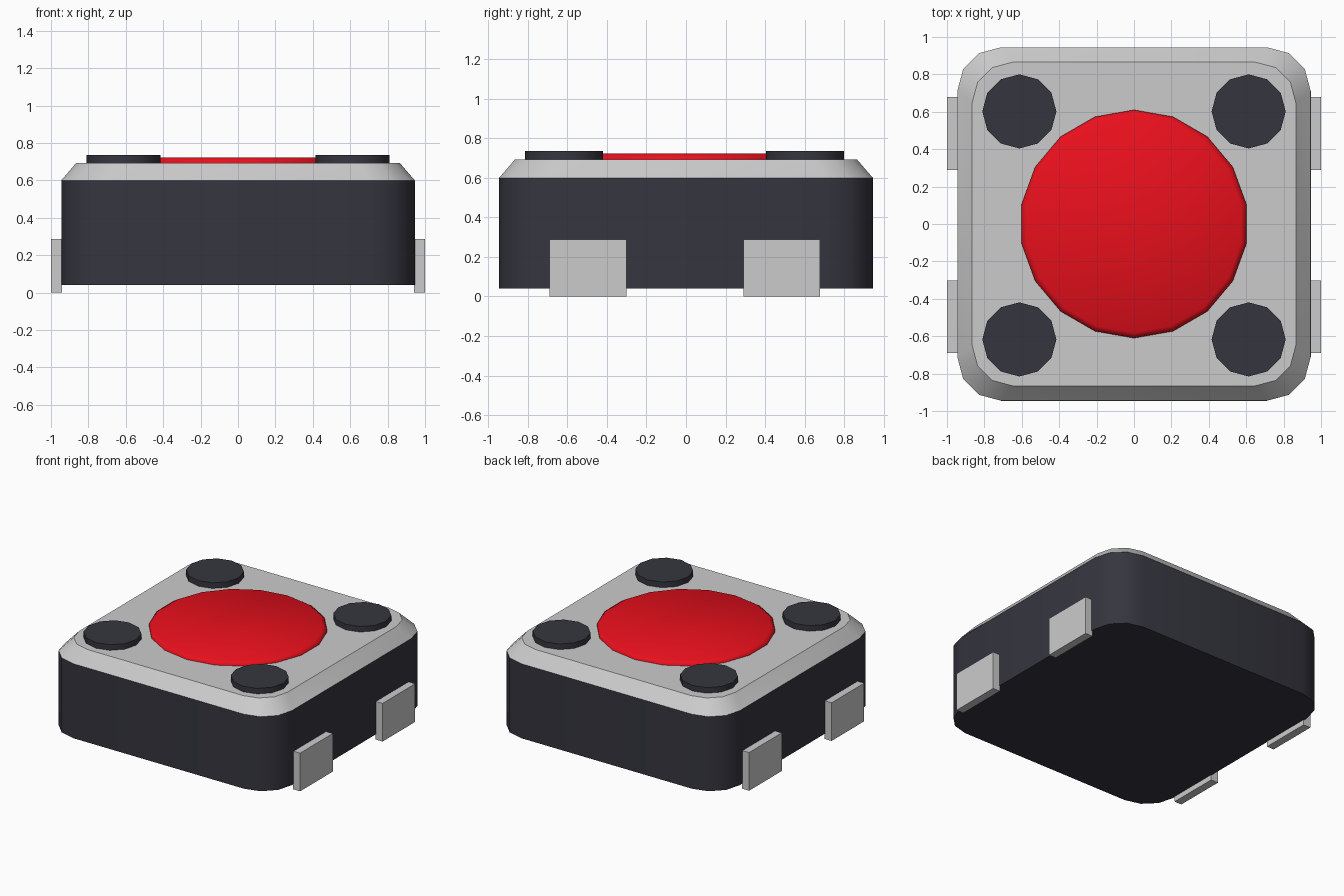
import bpy, bmesh
from math import cos, sin, radians, pi

if "Cube" in bpy.data.objects:
    bpy.data.objects.remove(bpy.data.objects["Cube"])


def material(name, rgb):
    m = bpy.data.materials.new(name)
    m.diffuse_color = (*rgb, 1)
    m.use_nodes = True
    m.node_tree.nodes["Principled BSDF"].inputs["Base Color"].default_value = m.diffuse_color
    return m


dark = material("dark_plastic", (0.036, 0.036, 0.05))
red = material("red_plastic", (0.82, 0.005, 0.012))


def rounded_square(half, radius, segments=3):
    c = half - radius
    points = []
    for k, (sx, sy) in enumerate([(1, 1), (-1, 1), (-1, -1), (1, -1)]):
        for i in range(segments + 1):
            a = radians(90 * k + 90 * i / segments)
            points.append((sx * c + radius * cos(a), sy * c + radius * sin(a)))
    return points


def polygon(radius, sides, cx=0, cy=0):
    # first corner points along +y
    return [(cx + radius * cos(pi / 2 + 2 * pi * i / sides),
             cy + radius * sin(pi / 2 + 2 * pi * i / sides)) for i in range(sides)]


def loft(name, sections, mat=None, angle=35):
    """Closed solid through a stack of (outline, z) sections."""
    bm = bmesh.new()
    rings = [[bm.verts.new((x, y, z)) for x, y in pts] for pts, z in sections]
    for lower, upper in zip(rings, rings[1:]):
        n = len(lower)
        for i in range(n):
            j = (i + 1) % n
            bm.faces.new((lower[i], lower[j], upper[j], upper[i]))
    bm.faces.new(rings[0][::-1])
    bm.faces.new(rings[-1])
    mesh = bpy.data.meshes.new(name)
    bm.to_mesh(mesh)
    bm.free()
    ob = bpy.data.objects.new(name, mesh)
    bpy.context.collection.objects.link(ob)
    if mat:
        mesh.materials.append(mat)
    bpy.ops.object.select_all(action='DESELECT')
    ob.select_set(True)
    bpy.context.view_layer.objects.active = ob
    bpy.ops.object.shade_smooth_by_angle(angle=radians(angle))
    return ob


# Housing and bevelled metal cover
outer = rounded_square(0.945, 0.235)
loft("housing", [(outer, 0.04), (outer, 0.60)], dark)
loft("cover_plate", [(outer, 0.60), (rounded_square(0.865, 0.215), 0.693)])

# Push button with a softened rim
loft("push_button", [(polygon(0.61, 18), 0.69), (polygon(0.61, 18), 0.703),
                     (polygon(0.58, 18), 0.722)], red, 60)

# Corner rivets
for sx, side in ((-1, "left"), (1, "right")):
    for y, end in ((-0.617, "front"), (0.602, "back")):
        disc = polygon(0.198, 12, sx * 0.613, y)
        loft(f"rivet_{end}_{side}", [(disc, 0.69), (disc, 0.735)], dark)

# Solder terminals on both sides
for sx, side in ((-1, "left"), (1, "right")):
    for y, end in ((-0.496, "front"), (0.484, "back")):
        x0, x1 = sorted((sx * 0.94, sx * 1.0))
        box = [(x0, y - 0.194), (x1, y - 0.194), (x1, y + 0.194), (x0, y + 0.194)]
        loft(f"terminal_{end}_{side}", [(box, 0.0), (box, 0.287)])
